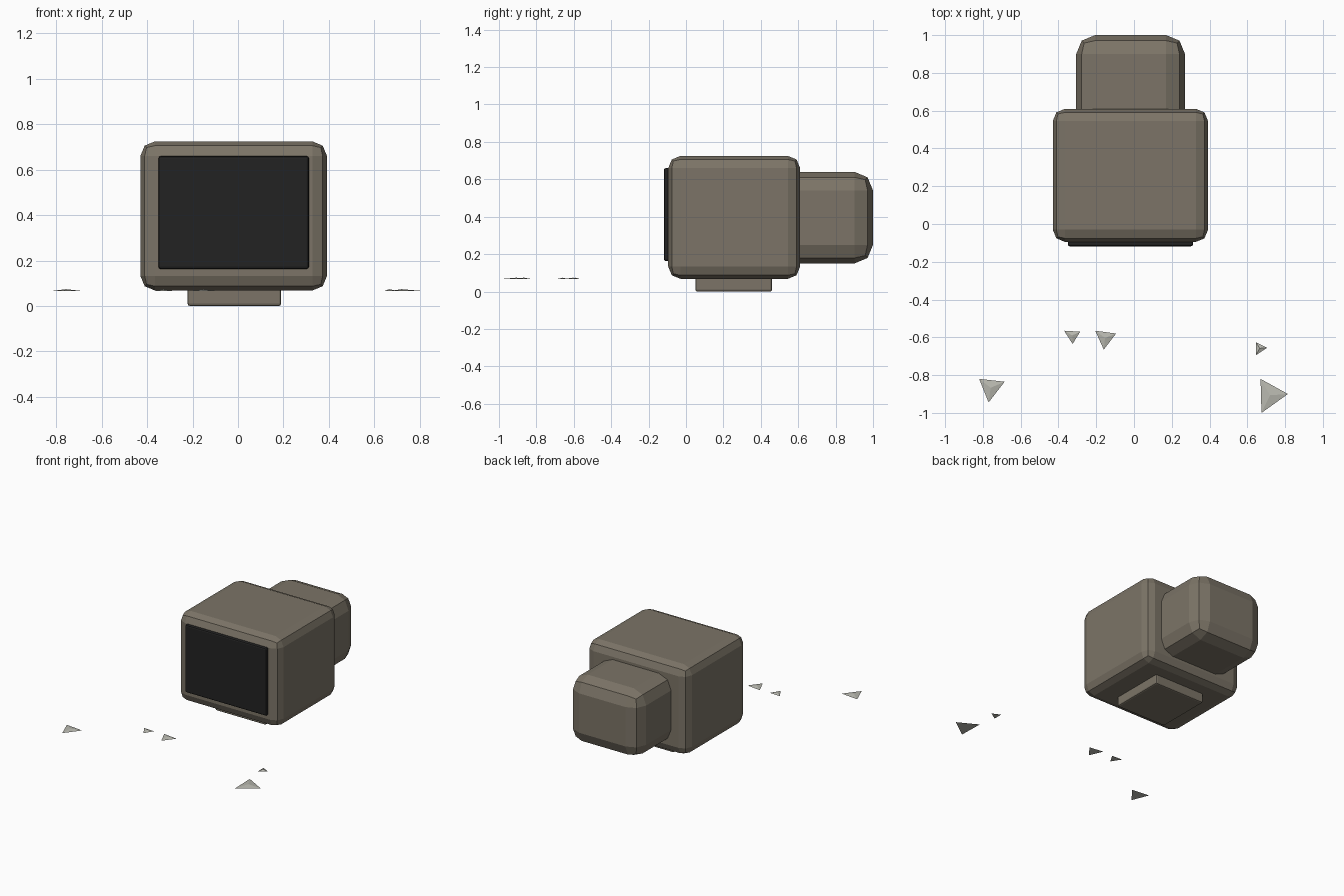
import bpy, bmesh
from mathutils import Vector

cube = bpy.data.objects.get("Cube")
if cube:
    bpy.data.objects.remove(cube, do_unlink=True)


def material(name, rgb):
    m = bpy.data.materials.new(name)
    m.use_nodes = True
    m.diffuse_color = (*rgb, 1)
    m.node_tree.nodes["Principled BSDF"].inputs["Base Color"].default_value = (*rgb, 1)
    return m


casing_mat = material("warm grey plastic", (0.20, 0.175, 0.135))
screen_mat = material("dark screen", (0.016, 0.016, 0.016))
glass_mat = material("pale glass", (0.48, 0.48, 0.43))


def add_object(name, bm, mat):
    bmesh.ops.recalc_face_normals(bm, faces=bm.faces)
    mesh = bpy.data.meshes.new(name)
    bm.to_mesh(mesh)
    bm.free()
    mesh.materials.append(mat)
    obj = bpy.data.objects.new(name, mesh)
    bpy.context.collection.objects.link(obj)
    return obj


def rounded_box(name, low, high, bevel, segments, mat):
    """Box between two corners with flat-shaded bevelled edges."""
    low, high = Vector(low), Vector(high)
    bm = bmesh.new()
    bmesh.ops.create_cube(bm, size=1)
    bmesh.ops.scale(bm, vec=high - low, verts=bm.verts)
    bmesh.ops.translate(bm, vec=(low + high) / 2, verts=bm.verts)
    bmesh.ops.bevel(bm, geom=bm.edges[:], offset=bevel, segments=segments,
                    profile=0.5, affect='EDGES')
    return add_object(name, bm, mat)


def shard(name, corners, z=0.066, rise=0.008):
    """Thin triangular splinter with a slightly raised centre."""
    bm = bmesh.new()
    base = [bm.verts.new((x, y, z)) for x, y in corners]
    centre = sum((v.co for v in base), Vector()) / 3
    apex = bm.verts.new(centre + Vector((0, 0, rise)))
    bm.faces.new(base)
    for a, b in zip(base, base[1:] + base[:1]):
        bm.faces.new((a, b, apex))
    return add_object(name, bm, glass_mat)


# Monitor
rounded_box("casing", (-0.43, -0.095, 0.068), (0.392, 0.61, 0.725), 0.065, 2, casing_mat)
rounded_box("rear_housing", (-0.306, 0.42, 0.15), (0.27, 1.0, 0.64), 0.10, 2, casing_mat)
rounded_box("screen", (-0.35, -0.118, 0.163), (0.312, -0.06, 0.66), 0.01, 2, screen_mat)
rounded_box("foot", (-0.222, 0.05, 0.0), (0.19, 0.46, 0.08), 0.01, 2, casing_mat)

# Broken glass scattered in front
shards = [
    [(-0.82, -0.82), (-0.685, -0.835), (-0.77, -0.945)],
    [(-0.37, -0.565), (-0.285, -0.57), (-0.325, -0.635)],
    [(-0.205, -0.565), (-0.095, -0.58), (-0.16, -0.665)],
    [(0.645, -0.625), (0.705, -0.655), (0.645, -0.695)],
    [(0.67, -0.82), (0.815, -0.90), (0.675, -1.0)],
]
for i, corners in enumerate(shards, 1):
    shard(f"glass_shard_{i}", corners)
